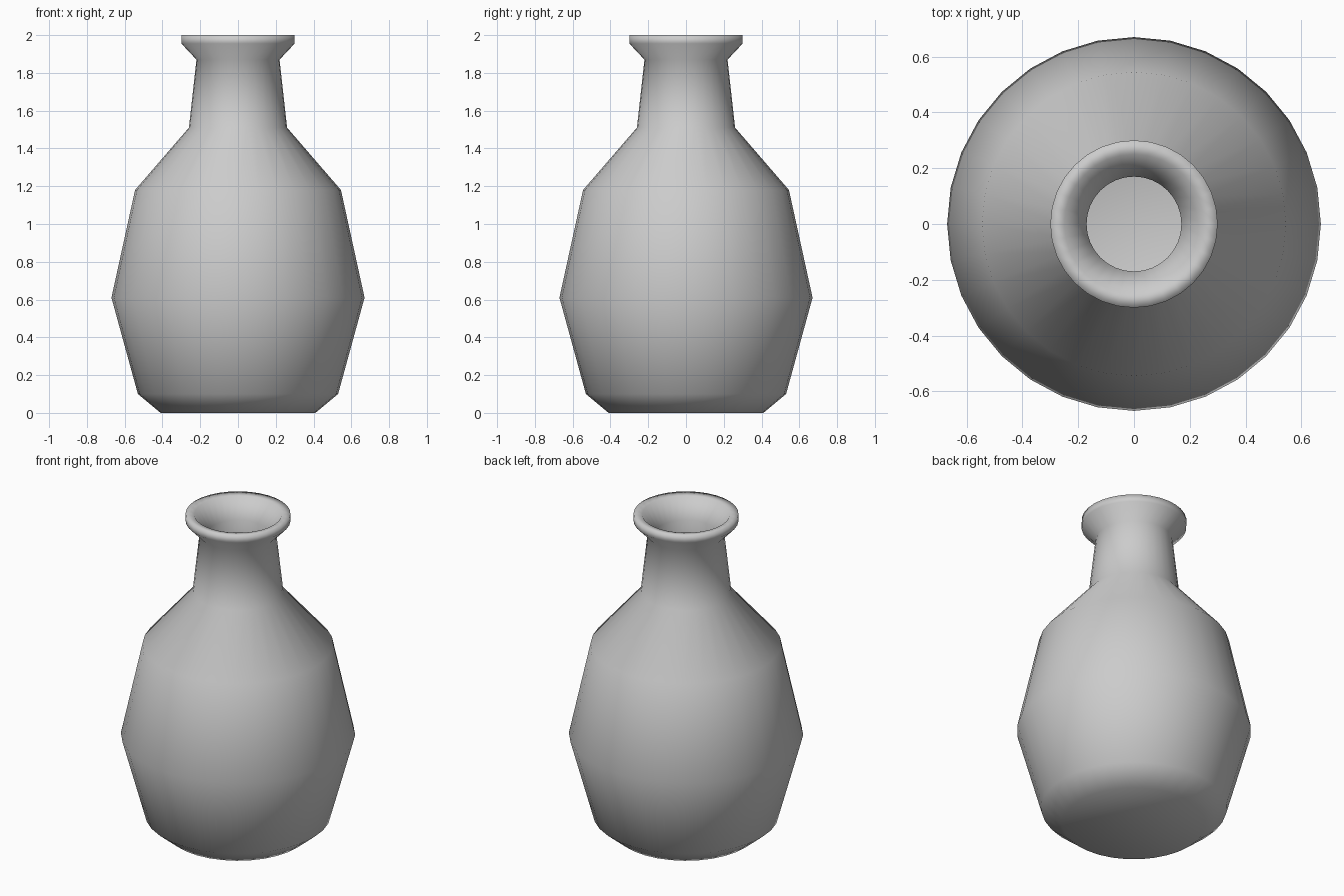
import bpy
import bmesh
from math import cos, sin, tau

if "Cube" in bpy.data.objects:
    bpy.data.objects.remove(bpy.data.objects["Cube"])

SIDES = 32

# Cross-section (radius, height): outside wall going up, lip, then inside wall going down
PROFILE = [
    (0.41, 0.00), (0.53, 0.10), (0.67, 0.61), (0.545, 1.18),
    (0.26, 1.51), (0.22, 1.87), (0.30, 1.955), (0.30, 2.00),
    (0.25, 1.995), (0.17, 1.88), (0.205, 1.49),
    (0.50, 1.15), (0.62, 0.61), (0.49, 0.13), (0.39, 0.05),
]


def lathe(name, profile, sides):
    bm = bmesh.new()
    rings = [[bm.verts.new((r * cos(tau * i / sides), r * sin(tau * i / sides), z))
              for i in range(sides)] for r, z in profile]
    for low, high in zip(rings, rings[1:]):
        for i in range(sides):
            j = (i + 1) % sides
            bm.faces.new((low[i], low[j], high[j], high[i]))
    # Underside and inner floor
    bm.faces.new(rings[0][::-1])
    bm.faces.new(rings[-1])
    bmesh.ops.recalc_face_normals(bm, faces=bm.faces)
    for face in bm.faces:
        face.smooth = True
    mesh = bpy.data.meshes.new(name)
    bm.to_mesh(mesh)
    bm.free()
    obj = bpy.data.objects.new(name, mesh)
    bpy.context.collection.objects.link(obj)
    return obj


# Hollow bottle
lathe("bottle", PROFILE, SIDES)
